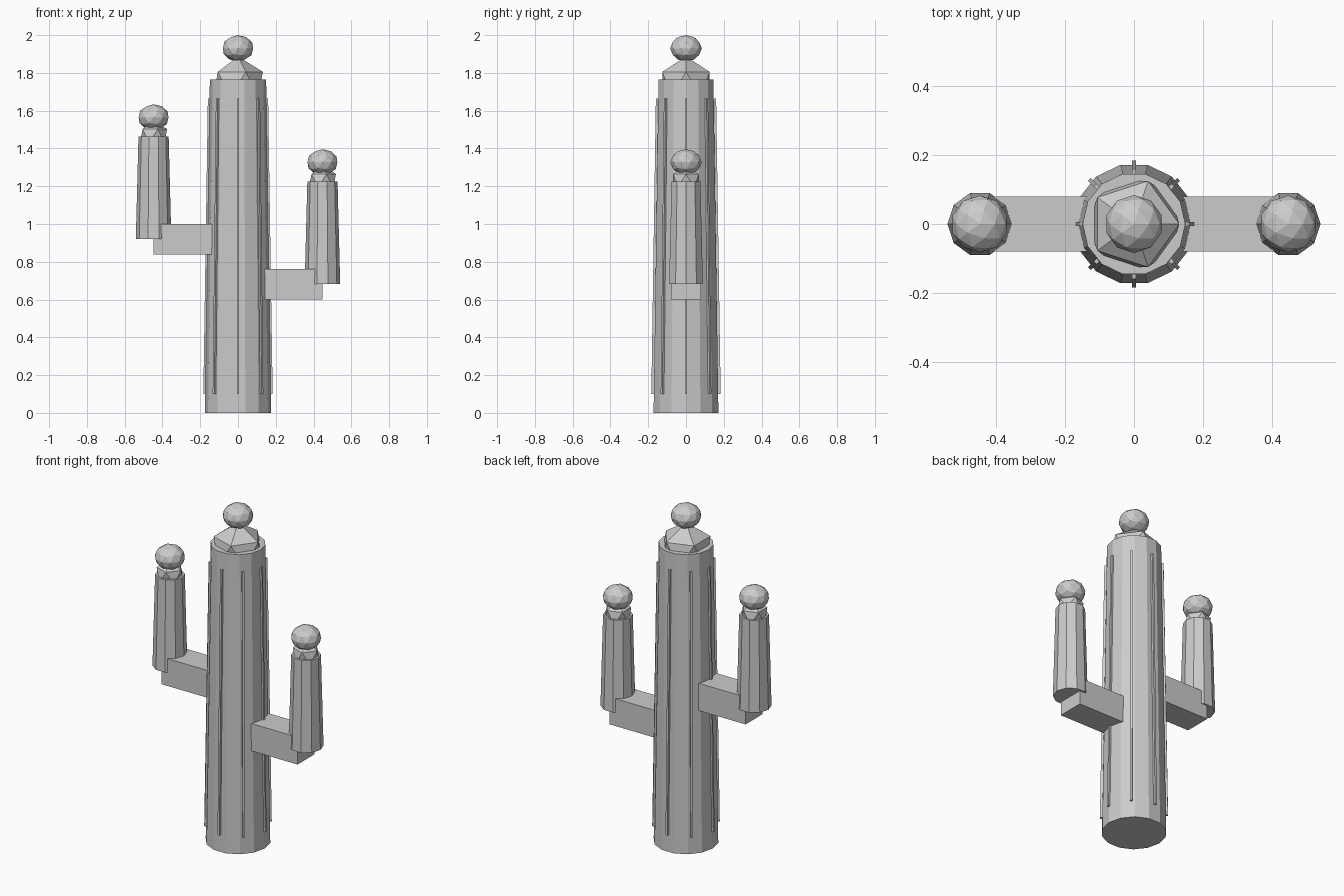
import bpy
import math
from mathutils import Matrix

cube = bpy.data.objects.get("Cube")
if cube:
    bpy.data.objects.remove(cube, do_unlink=True)

grey = bpy.data.materials.new("plain_grey")
grey.use_nodes = True
COLOR = (0.6, 0.6, 0.6, 1)
grey.diffuse_color = COLOR
grey.node_tree.nodes["Principled BSDF"].inputs["Base Color"].default_value = COLOR


def finish(name):
    ob = bpy.context.object
    ob.name = name
    ob.data.materials.append(grey)
    return ob


def column(name, x, z0, z1, r0, r1, sides):
    # Tapered prism with a corner pointing along x
    bpy.ops.mesh.primitive_cone_add(vertices=sides, radius1=r0, radius2=r1, depth=z1 - z0,
                                    location=(x, 0, (z0 + z1) / 2), rotation=(0, 0, math.pi / 2))
    return finish(name)


def ball(name, x, z, radius, height, detail):
    bpy.ops.mesh.primitive_ico_sphere_add(subdivisions=detail, radius=1, location=(x, 0, z))
    ob = finish(name)
    ob.data.transform(Matrix.Diagonal((radius, radius, height, 1)))
    return ob


def box(name, center, size):
    bpy.ops.mesh.primitive_cube_add(size=1, location=center)
    ob = finish(name)
    ob.data.transform(Matrix.Diagonal((*size, 1)))
    return ob


# Trunk with faceted crown and flower ball
column("trunk", 0, 0, 1.765, 0.176, 0.149, 14)
ball("trunk_crown", 0, 1.74, 0.147, 0.147, 1)
ball("trunk_flower", 0, 1.93, 0.084, 0.07, 2)

# Eight thin ribs leaning with the taper of the trunk
lean = math.atan2(0.024, 1.565)
for i in range(8):
    rib = box(f"rib_{i + 1}", (0, 0, 0), (0.03, 0.012, 1.565))
    turn = Matrix.Rotation(i * math.pi / 4, 4, 'Z')
    place = Matrix.Translation((0.1565, 0, 0.883))
    rib.matrix_world = turn @ place @ Matrix.Rotation(-lean, 4, 'Y')

# Two bent arms, the right one higher
for side, sign, base in (("left", 1, 0.682), ("right", -1, 0.92)):
    x = sign * 0.447
    box(f"{side}_arm_bar", (sign * 0.272, 0, base), (0.35, 0.16, 0.162))
    column(f"{side}_arm_upright", x, base, base + 0.542, 0.094, 0.08, 10)
    ball(f"{side}_arm_crown", x, base + 0.547, 0.08, 0.08, 1)
    ball(f"{side}_arm_flower", x, base + 0.645, 0.083, 0.069, 2)
